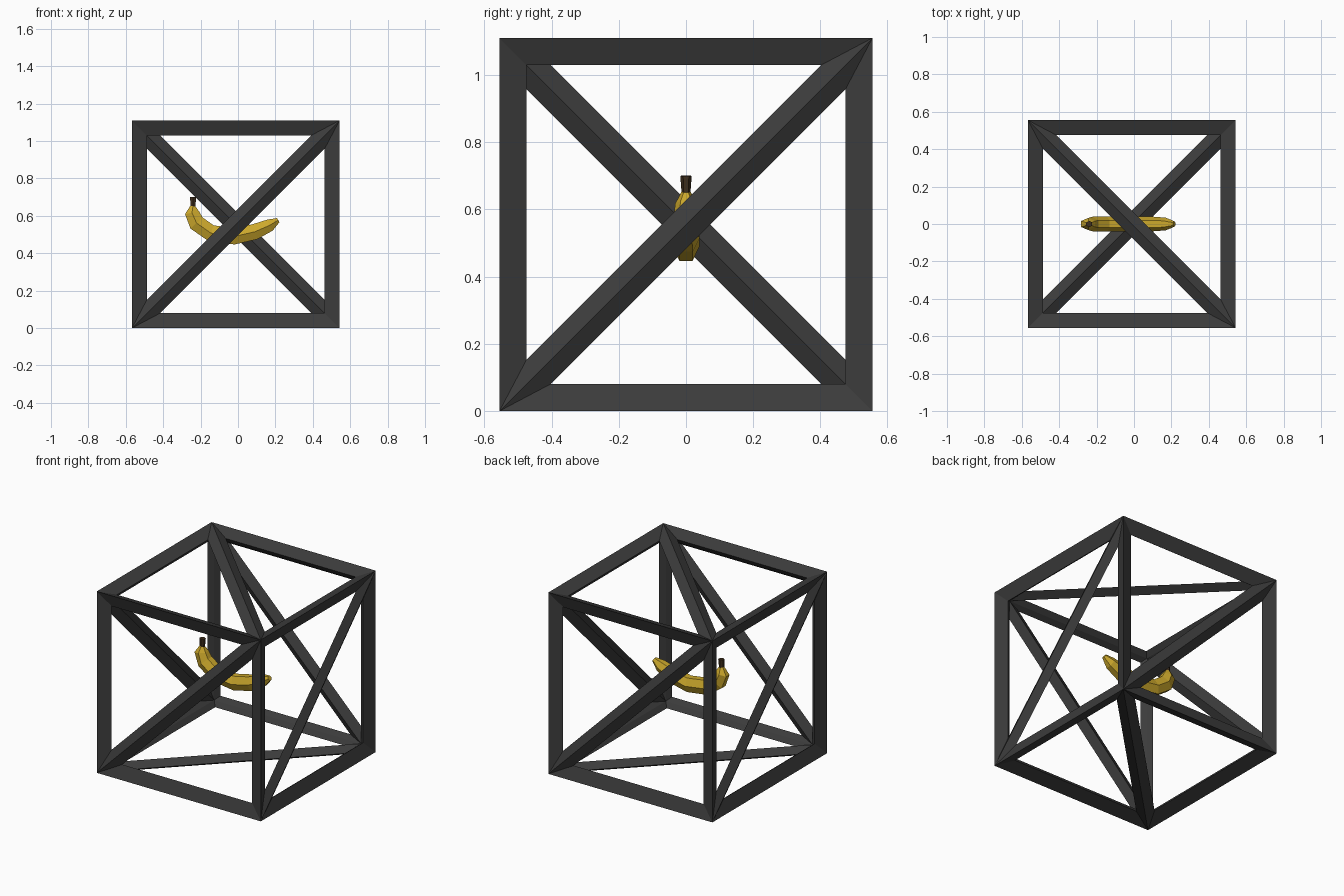
import bpy, bmesh, math
from mathutils import Vector

if "Cube" in bpy.data.objects:
    bpy.data.objects.remove(bpy.data.objects["Cube"])


def make_object(name, bm, color):
    bmesh.ops.recalc_face_normals(bm, faces=bm.faces)
    mesh = bpy.data.meshes.new(name)
    bm.to_mesh(mesh)
    bm.free()
    mat = bpy.data.materials.new(name + "_colour")
    mat.diffuse_color = color
    mat.use_nodes = True
    mat.node_tree.nodes["Principled BSDF"].inputs["Base Color"].default_value = mat.diffuse_color
    mesh.materials.append(mat)
    obj = bpy.data.objects.new(name, mesh)
    bpy.context.collection.objects.link(obj)
    return obj


# Open cube frame: diamond-section bars along every edge and one diagonal per face
def cube_frame(half, bar, ridge, centre):
    bm = bmesh.new()
    signs = [(x, y, z) for x in (-1, 1) for y in (-1, 1) for z in (-1, 1)]
    outer = {s: bm.verts.new(centre + Vector(s) * (half + ridge)) for s in signs}
    inner = {s: bm.verts.new(centre + Vector(s) * (half - ridge)) for s in signs}
    diagonals = [
        ((-1, -1, -1), (1, -1, 1)),   # front
        ((-1, 1, 1), (1, 1, -1)),     # back
        ((1, -1, -1), (1, 1, 1)),     # right
        ((-1, -1, 1), (-1, 1, -1)),   # left
        ((-1, 1, 1), (1, -1, 1)),     # top
        ((-1, -1, -1), (1, 1, -1)),   # bottom
    ]
    for a, b in diagonals:
        axis = next(i for i in range(3) if a[i] == b[i])
        others = [s for s in signs if s[axis] == a[axis] and s not in (a, b)]
        for c in others:
            tri = (a, b, c)
            inset = []
            for i in range(3):
                p, q, r = (Vector(tri[(i + k) % 3]) for k in range(3))
                u, v = (q - p).normalized(), (r - p).normalized()
                offset = (u + v) * bar / math.sin(u.angle(v))
                inset.append(bm.verts.new(centre + p * half + offset))
            for i in range(3):
                j = (i + 1) % 3
                for shell in (outer, inner):
                    bm.faces.new((shell[tri[i]], shell[tri[j]], inset[j], inset[i]))
    return make_object("cube_frame", bm, (0.045, 0.045, 0.045, 1))


# Six-sided tube swept along a path of (x, z, half width, half height)
def sweep(name, path, color, sides=6):
    bm = bmesh.new()
    rings = []
    for i, (x, z, width, height) in enumerate(path):
        before, after = path[max(i - 1, 0)], path[min(i + 1, len(path) - 1)]
        tangent = Vector((after[0] - before[0], 0, after[1] - before[1])).normalized()
        normal = Vector((-tangent.z, 0, tangent.x))
        ring = []
        for k in range(sides):
            t = math.tau * k / sides
            up = math.sin(t) / math.sin(math.pi / 3) * height
            ring.append(bm.verts.new(
                Vector((x, math.cos(t) * width, z)) + normal * up))
        rings.append(ring)
    for r0, r1 in zip(rings, rings[1:]):
        for k in range(sides):
            n = (k + 1) % sides
            bm.faces.new((r0[k], r0[n], r1[n], r1[k]))
    bm.faces.new(rings[0])
    bm.faces.new(rings[-1])
    return make_object(name, bm, color)


cube_frame(0.5257, 0.0507, 0.0293, Vector((-0.012, 0, 0.555)))

# Banana body
sweep("banana_body", [
    (-0.241, 0.652, 0.014, 0.014),
    (-0.246, 0.617, 0.032, 0.038),
    (-0.222, 0.562, 0.039, 0.044),
    (-0.145, 0.508, 0.040, 0.044),
    (-0.020, 0.490, 0.040, 0.043),
    (0.090, 0.515, 0.040, 0.042),
    (0.170, 0.550, 0.034, 0.033),
    (0.215, 0.577, 0.015, 0.013),
], (0.60, 0.39, 0.025, 1))

# Banana stem
sweep("banana_stem", [
    (-0.241, 0.648, 0.013, 0.013),
    (-0.240, 0.700, 0.017, 0.016),
], (0.05, 0.028, 0.012, 1))
